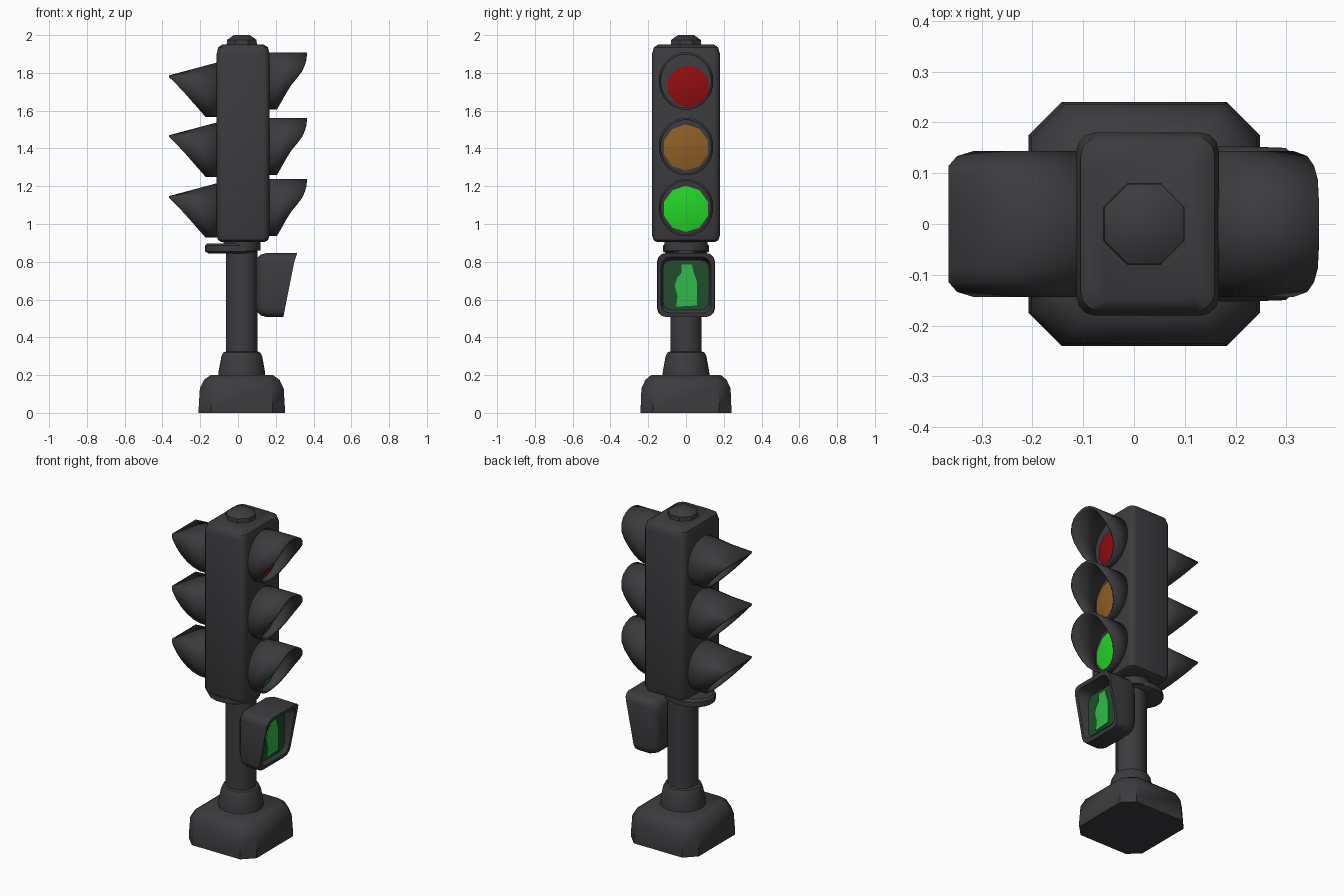
import bpy, bmesh, math

if "Cube" in bpy.data.objects:
    bpy.data.objects.remove(bpy.data.objects["Cube"])


def material(name, rgb):
    m = bpy.data.materials.new(name)
    m.diffuse_color = (*rgb, 1)
    m.use_nodes = True
    m.node_tree.nodes["Principled BSDF"].inputs["Base Color"].default_value = m.diffuse_color
    return m


DARK = material("charcoal", (0.045, 0.045, 0.05))
RED = material("lamp red", (0.28, 0.004, 0.005))
AMBER = material("lamp amber", (0.27, 0.115, 0.018))
GREEN = material("lamp green", (0.018, 0.66, 0.022))
WALK = material("walk green", (0.028, 0.5, 0.065))
PANEL = material("panel dark green", (0.014, 0.075, 0.026))


def loft(name, rings, mat, caps=True, angle=40):
    """Skin a list of equal-length rings of 3D points."""
    bm = bmesh.new()
    vs = [[bm.verts.new(p) for p in r] for r in rings]
    n = len(rings[0])
    for a, b in zip(vs, vs[1:]):
        for i in range(n):
            j = (i + 1) % n
            bm.faces.new((a[i], a[j], b[j], b[i]))
    if caps:
        bm.faces.new(vs[0][::-1])
        bm.faces.new(vs[-1])
    bmesh.ops.recalc_face_normals(bm, faces=bm.faces)
    me = bpy.data.meshes.new(name)
    bm.to_mesh(me)
    bm.free()
    me.materials.append(mat)
    me.shade_smooth()
    me.set_sharp_from_angle(angle=math.radians(angle))
    ob = bpy.data.objects.new(name, me)
    bpy.context.collection.objects.link(ob)
    return ob


def rrect(a, b, c, steps=3):
    """Rounded rectangle of half sizes a, b; one step gives cut corners."""
    pts = []
    for q, (sx, sy) in enumerate(((1, 1), (-1, 1), (-1, -1), (1, -1))):
        for k in range(steps + 1):
            t = math.pi / 2 * (q + k / steps)
            pts.append((sx * (a - c) + c * math.cos(t), sy * (b - c) + c * math.sin(t)))
    return pts


def circle(rx, ry=None, n=16):
    ry = rx if ry is None else ry
    return [(rx * math.cos(2 * math.pi * (i + .5) / n), ry * math.sin(2 * math.pi * (i + .5) / n))
            for i in range(n)]


def flat(pts, cx, z):
    return [(cx + x, y, z) for x, y in pts]


def upright(pts, x, cy, cz):
    return [(x, cy + y, cz + z) for y, z in pts]


def interp(table, v):
    for (a, x0), (b, x1) in zip(table, table[1:]):
        if v <= b:
            return x0 + (x1 - x0) * max(0, (v - a) / (b - a))
    return table[-1][1]


CX = 0.02

# Foot, collar and pole
loft("base", [flat(rrect(a, b, c, 1), CX, z) for a, b, c, z in (
    (.228, .24, .065, 0), (.228, .24, .065, .03), (.222, .236, .065, .13),
    (.2, .215, .06, .175), (.165, .185, .05, .2))], DARK)
loft("base_collar", [flat(circle(r), CX, z) for r, z in (
    (.127, .19), (.125, .22), (.11, .30), (.10, .32), (.085, .325))], DARK)
loft("pole", [flat(circle(.086, n=12), CX, z) for z in (.3, .93)], DARK)

# Ring bracket under the signal housing
loft("bracket", [flat(circle(rx, ry), -.035, z) for rx, ry, z in (
    (.125, .105, .845), (.142, .124, .855), (.142, .124, .885), (.13, .11, .897))], DARK)
loft("neck", [flat(circle(.1, .115), CX, z) for z in (.86, .93)], DARK)

# Signal housing with soft edges
loft("housing", [flat(rrect(a, b, .035), .027, z) for a, b, z in (
    (.115, .155, .905), (.132, .172, .915), (.14, .18, .94),
    (.14, .18, 1.90), (.132, .17, 1.935), (.11, .148, 1.95))], DARK)
loft("top_cap", [flat(circle(r, n=8), CX, z) for r, z in (
    (.087, 1.94), (.085, 1.975), (.045, 2.0))], DARK)

# Hoods: round tubes with a slanted mouth, on both sides
R_FRONT = [(-.153, .205), (-.03, .275), (.05, .338), (.11, .361), (.153, .365)]
L_FRONT = [(-.147, -.17), (.075, -.365), (.15, -.365)]


def hood(name, side, zc):
    pts = circle(.145, .153, 24) if side > 0 else circle(.145, .147, 24)
    table = R_FRONT if side > 0 else L_FRONT
    root = .15 if side > 0 else -.1
    rings = []
    for t in (0, .5, 1):
        ring = []
        for y, z in pts:
            end_z = z if side > 0 else min(z, .075)
            ring.append((root + (interp(table, z) - root) * t, y, zc + z + (end_z - z) * t))
        rings.append(ring)
    ob = loft(name, rings, DARK, caps=False)
    mod = ob.modifiers.new("thickness", "SOLIDIFY")
    mod.thickness = .012
    # keep the shell on the inner side of the outline
    mod.offset = -1


# Lamps: colour, right hood height, left hood height, lens radius, lens offset
for label, mat, zr, zl, r, dy, dz in (
        ("red", RED, 1.757, 1.712, .112, .012, -.028),
        ("amber", AMBER, 1.41, 1.395, .122, 0, -.005),
        ("green", GREEN, 1.087, 1.073, .122, 0, -.007)):
    hood(label + "_hood_right", 1, zr)
    hood(label + "_hood_left", -1, zl)
    for side, face, zc, oy, oz in (("right", .167, zr, dy, dz), ("left", -.113, zl, 0, 0)):
        s = 1 if side == "right" else -1
        loft(label + "_lens_" + side, [upright(circle(r * k, n=10), face + s * d, oy, zc + oz)
             for k, d in ((1, -.01), (1, .006), (.6, .016), (.2, .02))], mat)

# Pedestrian signal box, its mouth leaning forward at the top
ZB = .677
MOUTH = [(-.172, .24), (-.08, .257), (0, .257), (.165, .312)]


def box_ring(a, b, x=None):
    return [(interp(MOUTH, z) if x is None else x, y, ZB + z) for y, z in rrect(a, b, .045)]


loft("walk_box", [box_ring(.12, .135, .095), box_ring(.143, .16, .118),
                  box_ring(.153, .169, .15), box_ring(.153, .169, .215),
                  box_ring(.150, .169), box_ring(.132, .148),
                  box_ring(.122, .132, .225)], DARK)
loft("walk_panel", [upright(rrect(.118, .128, .04), x, 0, ZB) for x in (.222, .229)], PANEL)

# Walking figure plate
FIGURE = [(-.025, .107), (.03, .11), (.04, .07), (.057, .02), (.057, -.108),
          (-.053, -.115), (-.045, -.06), (-.06, 0), (-.045, .04), (-.025, .06)]
loft("walk_figure", [upright(FIGURE, x, 0, ZB) for x in (.228, .234)], WALK)
